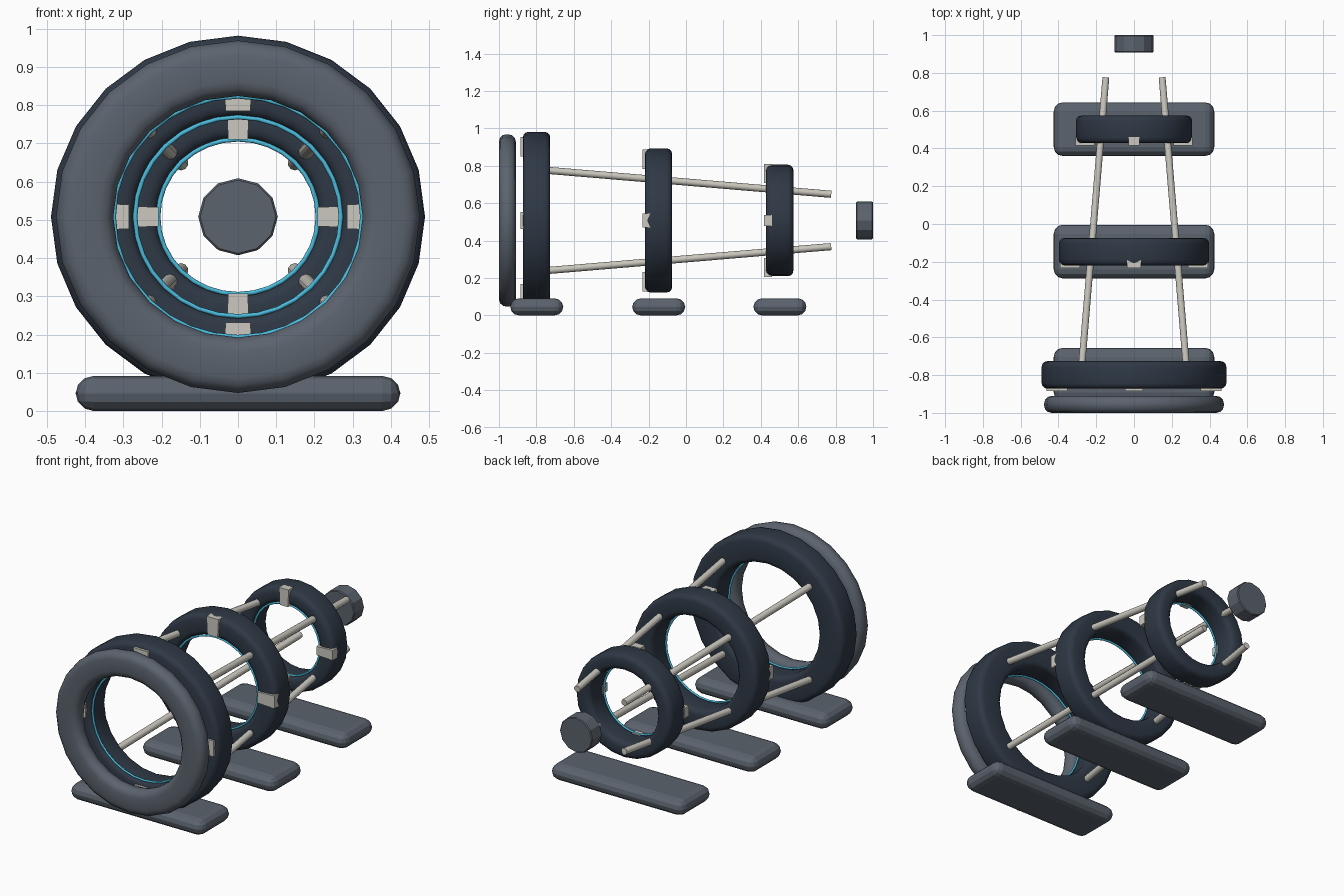
import bpy, bmesh, math
from mathutils import Vector

if "Cube" in bpy.data.objects:
    bpy.data.objects.remove(bpy.data.objects["Cube"])

CZ = 0.508      # height of the shared axis
SQ = 0.968      # slight vertical squash of all round parts


def material(name, rgb):
    m = bpy.data.materials.new(name)
    m.diffuse_color = (*rgb, 1)
    m.use_nodes = True
    m.node_tree.nodes["Principled BSDF"].inputs["Base Color"].default_value = m.diffuse_color
    return m


GREY = material("slate_grey", (0.105, 0.125, 0.155))
DARK = material("dark_blue_grey", (0.028, 0.040, 0.060))
PALE = material("pale_metal", (0.60, 0.58, 0.52))
CYAN = material("cyan_trim", (0.07, 0.50, 0.72))


def finish(bm, name, mat, smooth=False):
    bmesh.ops.recalc_face_normals(bm, faces=bm.faces)
    me = bpy.data.meshes.new(name)
    bm.to_mesh(me)
    bm.free()
    for p in me.polygons:
        p.use_smooth = smooth
    me.materials.append(mat)
    ob = bpy.data.objects.new(name, me)
    bpy.context.collection.objects.link(ob)
    return ob


def lathe(name, profile, seg, mat):
    """Revolve a closed (radius, y) profile around the y axis."""
    bm = bmesh.new()
    rows = []
    for i in range(seg):
        a = 2 * math.pi * i / seg
        rows.append([bm.verts.new((r * math.cos(a), y, CZ + SQ * r * math.sin(a)))
                     for r, y in profile])
    n = len(profile)
    for i in range(seg):
        p, q = rows[i], rows[(i + 1) % seg]
        for j in range(n):
            k = (j + 1) % n
            bm.faces.new((p[j], p[k], q[k], q[j]))
    return finish(bm, name, mat, True)


def rounded(r0, r1, y0, y1, b, steps=3):
    """Rounded rectangle in (radius, y)."""
    pts = []
    corners = [(r1 - b, y1 - b, 0), (r0 + b, y1 - b, 90),
               (r0 + b, y0 + b, 180), (r1 - b, y0 + b, 270)]
    for cr, cy, start in corners:
        for s in range(steps + 1):
            a = math.radians(start + 90 * s / steps)
            pts.append((cr + b * math.cos(a), cy + b * math.sin(a)))
    return pts


def circle(r, y, minor, n=6):
    return [(r + minor * math.cos(2 * math.pi * i / n),
             y + minor * math.sin(2 * math.pi * i / n)) for i in range(n)]


def clamp_block(name, angle, r0, r1, w0, w1, y0, y1):
    """Tapered block lying radially on the front of a ring."""
    bm = bmesh.new()
    out = Vector((math.cos(angle), 0, math.sin(angle)))
    side = Vector((-math.sin(angle), 0, math.cos(angle)))
    layers = []
    for y in (y0, y1):
        layer = []
        for r, w in ((r0, -w0), (r1, -w1), (r1, w1), (r0, w0)):
            v = out * r + side * w
            layer.append(bm.verts.new((v.x, y, CZ + SQ * v.z)))
        layers.append(layer)
    a, b = layers
    bm.faces.new(a)
    bm.faces.new(b)
    for i in range(4):
        j = (i + 1) % 4
        bm.faces.new((a[i], a[j], b[j], b[i]))
    finish(bm, name, PALE)


# Front lip ring
lathe("front_lip_ring", rounded(0.326, 0.476, -1.0, -0.91, 0.04), 24, GREY)

# Three shrinking rings with trim, clamp blocks and a base slab each
#        front y, outer r, inner r, block r0, block r1, block half width
RINGS = [(-0.872, 0.489, 0.328, 0.352, 0.462, 0.045),
         (-0.220, 0.398, 0.272, 0.285, 0.393, 0.036),
         (0.428, 0.308, 0.212, 0.208, 0.311, 0.0285)]
for i, (y, ro, ri, b0, b1, w) in enumerate(RINGS, 1):
    lathe(f"ring_{i}", rounded(ri, ro, y, y + 0.146, 0.03), 24, DARK)
    lathe(f"trim_ring_{i}", circle(ri - 0.003, y + 0.017, 0.006), 32, CYAN)
    for k in range(4):
        clamp_block(f"clamp_block_{i}_{k + 1}", k * math.pi / 2,
                    b0, b1, w * 0.9, w * 1.06, y - 0.012, y + 0.032)

    # Base slab, rounded slightly past half its height
    bm = bmesh.new()
    bmesh.ops.create_cube(bm, size=1)
    cy = y + 0.074
    for v in bm.verts:
        v.co = (v.co.x * 0.85, cy + v.co.y * 0.284, 0.046 + v.co.z * 0.092)
    slab = finish(bm, f"base_slab_{i}", GREY)
    bev = slab.modifiers.new("Bevel", "BEVEL")
    bev.width = 0.048
    bev.segments = 3
    bev.use_clamp_overlap = False

# Four converging rods tying the rings together
for sx in (-1, 1):
    for sz in (-1, 1):
        p = Vector((sx * 0.280, -0.79, CZ + sz * 0.272))
        q = Vector((sx * 0.149, 0.775, CZ + sz * 0.140))
        d = q - p
        bm = bmesh.new()
        bmesh.ops.create_cone(bm, cap_ends=True, segments=10, radius1=0.019,
                              radius2=0.019, depth=d.length)
        bmesh.ops.rotate(bm, verts=bm.verts,
                         matrix=d.to_track_quat('Z', 'Y').to_matrix())
        bmesh.ops.translate(bm, verts=bm.verts, vec=(p + q) / 2)
        rod = finish(bm, f"rod_{'left' if sx < 0 else 'right'}_{'lower' if sz < 0 else 'upper'}", PALE)
        for f in rod.data.polygons:
            f.use_smooth = len(f.vertices) == 4
        for e in rod.data.edges:
            za = [abs((rod.data.vertices[v].co - (p + q) / 2).dot(d)) for v in e.vertices]
            same_end = (rod.data.vertices[e.vertices[0]].co
                        - rod.data.vertices[e.vertices[1]].co).length < 0.1
            e.use_edge_sharp = same_end

# Rear cap: faceted twelve-sided drum
bm = bmesh.new()
loops = []
for r, y in ((0.099, 0.909), (0.104, 0.914), (0.104, 0.995), (0.099, 1.0)):
    loops.append([bm.verts.new((r * math.cos(k * math.pi / 6), y,
                                CZ + SQ * r * math.sin(k * math.pi / 6)))
                  for k in range(12)])
for a, b in zip(loops, loops[1:]):
    for k in range(12):
        j = (k + 1) % 12
        bm.faces.new((a[k], a[j], b[j], b[k]))
bm.faces.new(loops[0])
bm.faces.new(loops[-1])
finish(bm, "rear_cap", GREY)
